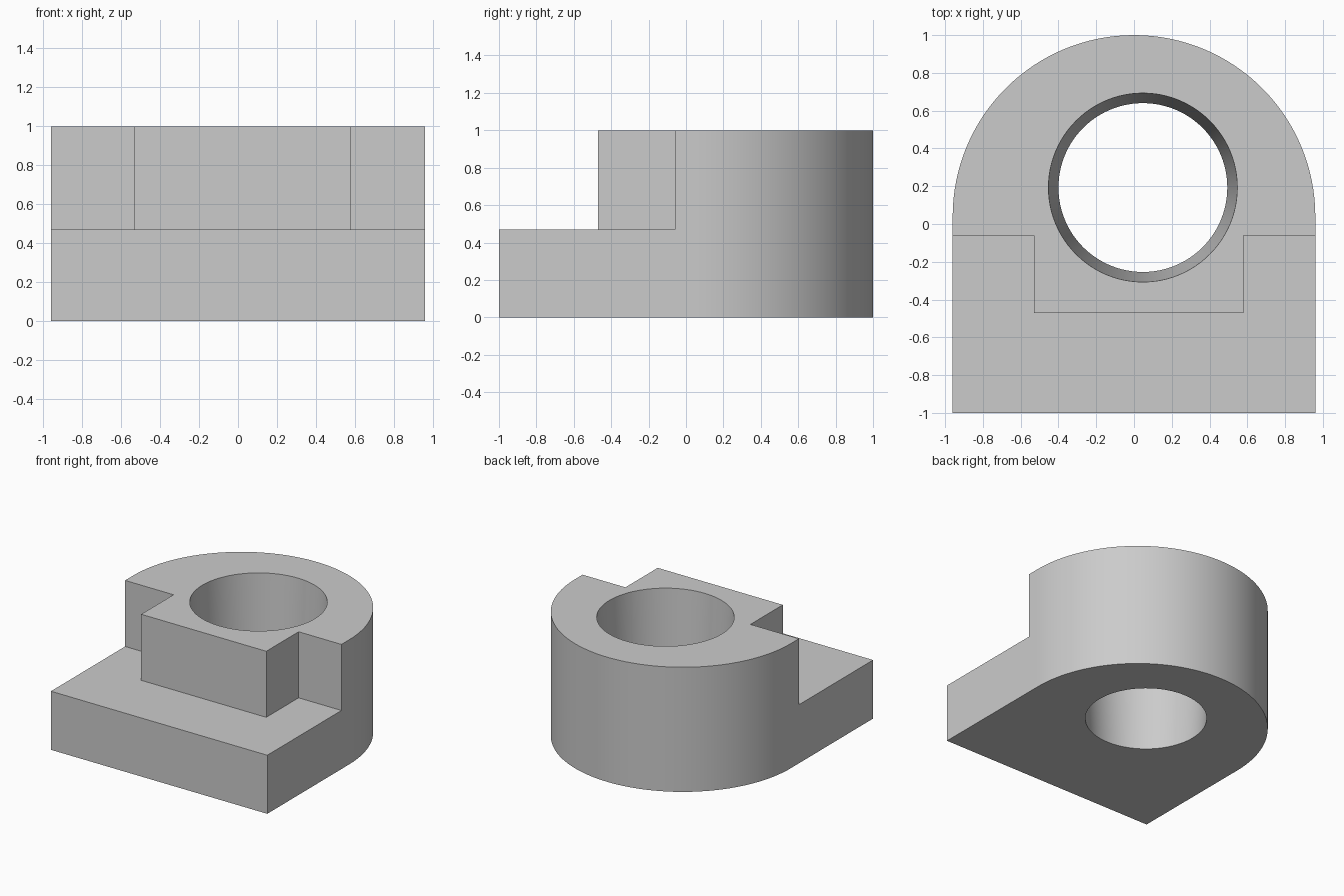
import bpy, bmesh, math
from mathutils import Matrix, Vector

cube = bpy.data.objects.get("Cube")
if cube:
    bpy.data.objects.remove(cube, do_unlink=True)

HALF, ARC_Y, STEP_Z, TOP_Z = 0.96, 0.04, 0.47, 1.0

grey = bpy.data.materials.new("plain_grey")
grey.use_nodes = True
colour = (0.6, 0.6, 0.6, 1)
grey.diffuse_color = colour
grey.node_tree.nodes["Principled BSDF"].inputs["Base Color"].default_value = colour


def finish(name, bm):
    bmesh.ops.recalc_face_normals(bm, faces=bm.faces)
    mesh = bpy.data.meshes.new(name)
    bm.to_mesh(mesh)
    bm.free()
    mesh.materials.append(grey)
    obj = bpy.data.objects.new(name, mesh)
    bpy.context.collection.objects.link(obj)
    return obj


def box(name, low, high):
    low, high = Vector(low), Vector(high)
    bm = bmesh.new()
    place = Matrix.Translation((low + high) / 2) @ Matrix.Diagonal((*(high - low), 1))
    bmesh.ops.create_cube(bm, size=1, matrix=place)
    return finish(name, bm)


def cut(obj, cutter):
    bpy.context.view_layer.objects.active = obj
    mod = obj.modifiers.new("cut", "BOOLEAN")
    mod.operation, mod.solver, mod.object = "DIFFERENCE", "EXACT", cutter
    bpy.ops.object.modifier_apply(modifier=mod.name)
    bpy.data.objects.remove(cutter, do_unlink=True)


# Block with a rounded back, extruded from its outline
segments = 64
outline = [(-HALF, -1), (HALF, -1)]
for i in range(segments + 1):
    a = math.pi * i / segments
    outline.append((HALF * math.cos(a), ARC_Y + HALF * math.sin(a)))
bm = bmesh.new()
base = bm.faces.new([bm.verts.new((x, y, 0)) for x, y in outline])
top = bmesh.ops.extrude_face_region(bm, geom=[base], use_keep_orig=True)["geom"]
bmesh.ops.translate(bm, vec=(0, 0, TOP_Z),
                    verts=[v for v in top if isinstance(v, bmesh.types.BMVert)])
body = finish("bored_block", bm)

# Front ledge and the two side notches that leave the central boss
cut(body, box("ledge_cutter", (-2, -2, STEP_Z), (2, -0.47, 2)))
cut(body, box("right_notch_cutter", (-2, -2, STEP_Z), (-0.53, -0.06, 2)))
cut(body, box("left_notch_cutter", (0.58, -2, STEP_Z), (2, -0.06, 2)))

# Tapered through hole, wider at the top
low_r, high_r, extra = 0.447, 0.5, 0.1
slope = high_r - low_r
bm = bmesh.new()
bmesh.ops.create_cone(bm, cap_ends=True, segments=96, depth=TOP_Z + 2 * extra,
                      radius1=low_r - slope * extra, radius2=high_r + slope * extra,
                      matrix=Matrix.Translation((0.047, 0.193, TOP_Z / 2)))
cut(body, finish("bore_cutter", bm))

# Smooth curved walls, sharp edges
bpy.ops.object.select_all(action="DESELECT")
body.select_set(True)
bpy.context.view_layer.objects.active = body
bpy.ops.object.shade_smooth_by_angle(angle=math.radians(30))
